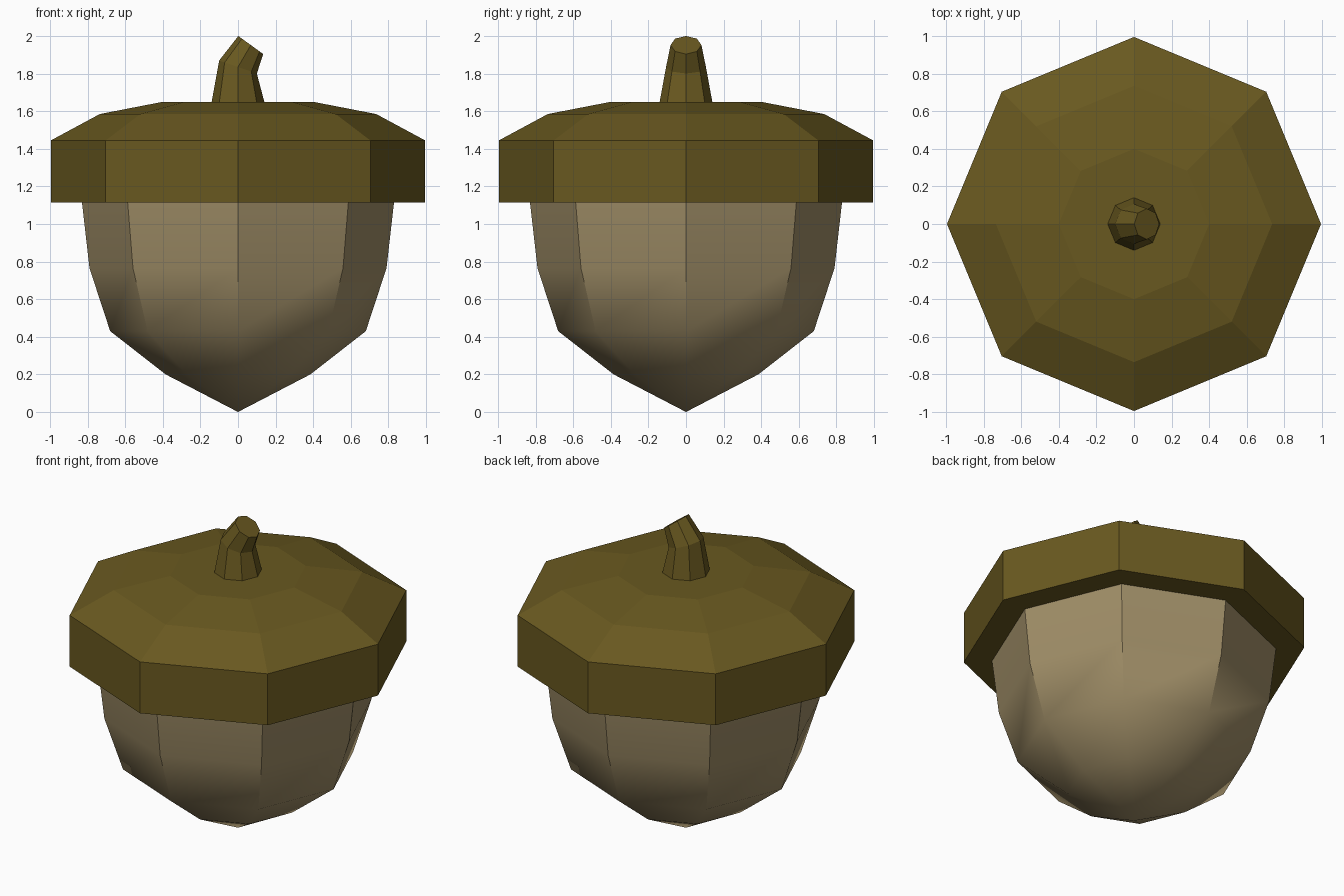
import bpy, bmesh, math
from mathutils import Vector

if "Cube" in bpy.data.objects:
    bpy.data.objects.remove(bpy.data.objects["Cube"])

SIDES = 8


def material(name, rgb):
    m = bpy.data.materials.new(name)
    m.diffuse_color = (*rgb, 1)
    m.use_nodes = True
    m.node_tree.nodes["Principled BSDF"].inputs["Base Color"].default_value = m.diffuse_color
    return m


def loft(name, rings, mat, cap_end=False, smooth=None):
    """Skin octagonal rings given as (radius, centre x, centre z, tilt about y)."""
    bm = bmesh.new()
    loops = []
    for r, cx, cz, tilt in rings:
        if r == 0:
            loops.append([bm.verts.new((cx, 0, cz))] * SIDES)
            continue
        loop = []
        for i in range(SIDES):
            a = 2 * math.pi * i / SIDES
            x, y = r * math.cos(a), r * math.sin(a)
            loop.append(bm.verts.new(Vector((cx + x * math.cos(tilt), y,
                                             cz - x * math.sin(tilt)))))
        loops.append(loop)
    for low, high in zip(loops, loops[1:]):
        for i in range(SIDES):
            j = (i + 1) % SIDES
            quad = [low[i], low[j], high[j], high[i]]
            bm.faces.new(list(dict.fromkeys(quad)))
    if cap_end:
        bm.faces.new(loops[-1])
    mesh = bpy.data.meshes.new(name)
    bm.to_mesh(mesh)
    bm.free()
    ob = bpy.data.objects.new(name, mesh)
    bpy.context.collection.objects.link(ob)
    mesh.materials.append(mat)
    if smooth:
        bpy.ops.object.select_all(action='DESELECT')
        ob.select_set(True)
        bpy.context.view_layer.objects.active = ob
        bpy.ops.object.shade_smooth_by_angle(angle=math.radians(smooth))
    return ob


def upright(profile):
    return [(r, 0, z, 0) for r, z in profile]


brown = material("cap_brown", (0.14, 0.098, 0.014))
tan = material("nut_tan", (0.35, 0.27, 0.136))

# Nut body, from the bottom tip up to the cap rim
loft("nut", upright([(0, 0), (0.385, 0.2), (0.68, 0.43), (0.79, 0.765), (0.83, 1.115)]),
     tan, smooth=38)

# Cap: underside ring, vertical rim, two sloping bands, flat top
loft("cap", upright([(0.83, 1.115), (0.995, 1.115), (0.995, 1.445), (0.735, 1.585), (0.4, 1.65)]),
     brown, cap_end=True)

# Bent stem with a slanted end
loft("stem", [(0.14, 0, 1.65, 0), (0.106, 0, 1.835, math.radians(19)),
              (0.082, 0.068, 1.952, math.radians(36))],
     brown, cap_end=True)
